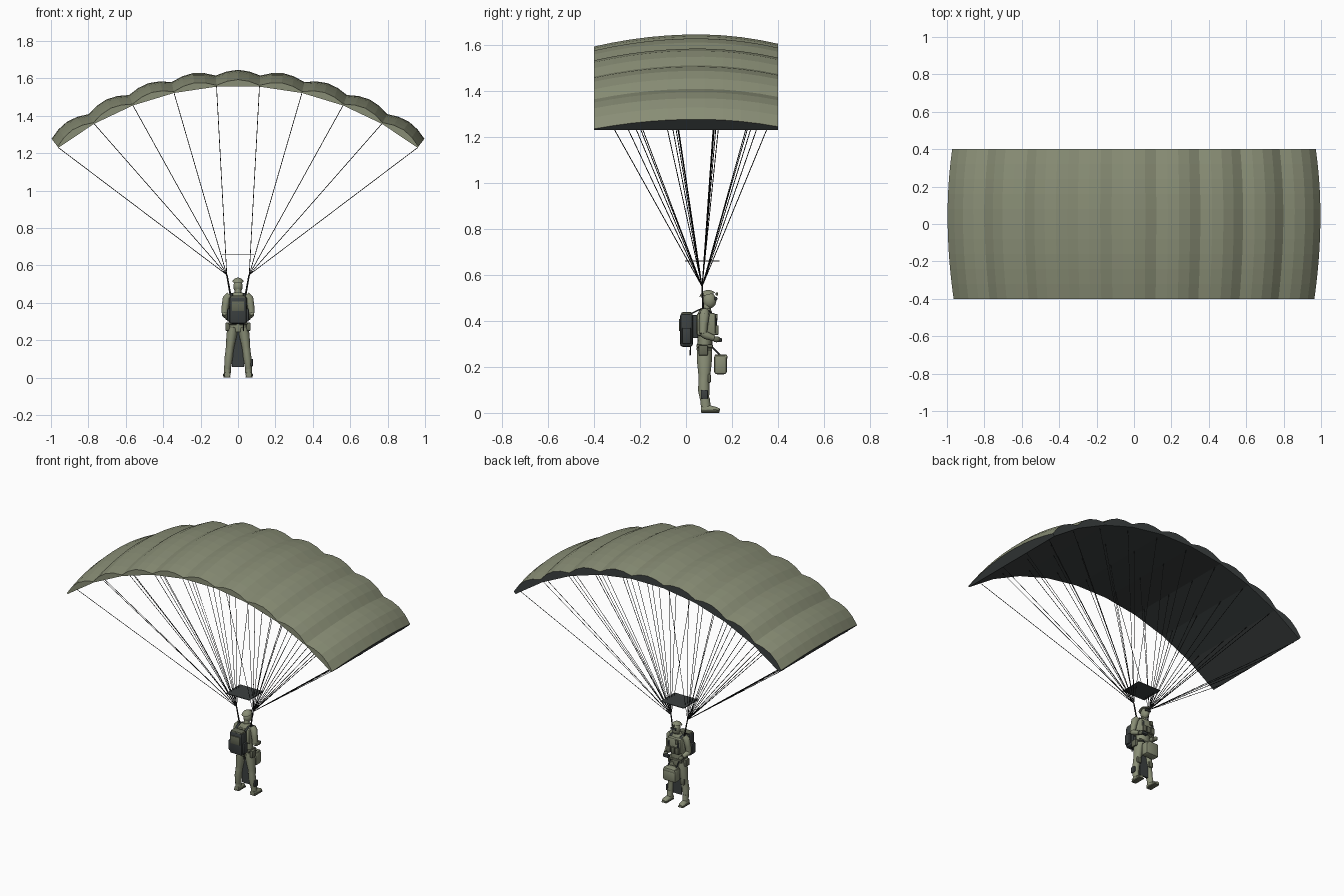
import bpy, bmesh, math
from mathutils import Vector

if "Cube" in bpy.data.objects:
    bpy.data.objects.remove(bpy.data.objects["Cube"])


def material(name, rgb):
    m = bpy.data.materials.new(name)
    m.diffuse_color = (*rgb, 1)
    m.use_nodes = True
    m.node_tree.nodes["Principled BSDF"].inputs["Base Color"].default_value = m.diffuse_color
    return m


GREEN = material("olive green", (0.25, 0.27, 0.18))
DRAB = material("dark olive", (0.13, 0.14, 0.095))
DARK = material("charcoal", (0.045, 0.052, 0.052))
BLACK = material("cord black", (0.015, 0.016, 0.016))


def finish(name, bm, mats, smooth=True):
    bmesh.ops.recalc_face_normals(bm, faces=bm.faces)
    me = bpy.data.meshes.new(name)
    bm.to_mesh(me)
    bm.free()
    for m in mats:
        me.materials.append(m)
    if smooth:
        me.polygons.foreach_set("use_smooth", [True] * len(me.polygons))
        me.set_sharp_from_angle(angle=math.radians(35))
    ob = bpy.data.objects.new(name, me)
    bpy.context.collection.objects.link(ob)
    return ob


def add_tube(bm, pts, sides):
    """Loft elliptical rings (x, y, z, a[, b]) square to the path, a along x."""
    ps = [Vector(p[:3]) for p in pts]
    rings = []
    for i, p in enumerate(pts):
        t = (ps[min(i + 1, len(ps) - 1)] - ps[max(i - 1, 0)]).normalized()
        ref = Vector((1, 0, 0)) if abs(t.x) < 0.9 else Vector((0, 1, 0))
        u = (ref - t * ref.dot(t)).normalized()
        v = t.cross(u)
        a, b = p[3], p[-1]
        rings.append([bm.verts.new(ps[i] + u * a * math.cos(k * math.tau / sides)
                                   + v * b * math.sin(k * math.tau / sides)) for k in range(sides)])
    for r, s in zip(rings, rings[1:]):
        for k in range(sides):
            bm.faces.new((r[k], r[(k + 1) % sides], s[(k + 1) % sides], s[k]))
    bm.faces.new(rings[0])
    bm.faces.new(rings[-1])


def tube(name, pts, mat, sides=12):
    bm = bmesh.new()
    add_tube(bm, pts, sides)
    return finish(name, bm, [mat])


def box(name, c, size, mat, bevel=0.0):
    bm = bmesh.new()
    bmesh.ops.create_cube(bm, size=1)
    for v in bm.verts:
        v.co = Vector([c[i] + v.co[i] * size[i] for i in range(3)])
    if bevel:
        bmesh.ops.bevel(bm, geom=bm.edges[:], offset=bevel, segments=2, affect='EDGES', profile=0.5)
    return finish(name, bm, [mat])


def ball(name, c, r, mat, cut=None):
    bm = bmesh.new()
    bmesh.ops.create_uvsphere(bm, u_segments=16, v_segments=10, radius=1)
    for v in bm.verts:
        v.co = Vector([c[i] + v.co[i] * r[i] for i in range(3)])
    if cut is not None:
        bmesh.ops.bisect_plane(bm, geom=bm.verts[:] + bm.edges[:] + bm.faces[:],
                               plane_co=(0, 0, cut), plane_no=(0, 0.25, -1), clear_outer=True)
        bmesh.ops.holes_fill(bm, edges=[e for e in bm.edges if e.is_boundary])
    return finish(name, bm, [mat])


# Canopy: nine inflated cells on a circular arc centred at the origin
R, CELL, CELLS, SEG, NY = 1.56, 0.1473, 9, 4, 10
HALF = CELL * CELLS / 2


def thickness(y):
    return 0.06 - (0.26 if y < 0.05 else 0.33) * (y - 0.05) ** 2


bm = bmesh.new()
top, low = [], []
for i in range(CELLS * SEG + 1):
    ang = -HALF + i * CELL / SEG
    f = (i % SEG) / SEG
    r_low = R * math.cos(CELL / 2) / math.cos((f - 0.5) * CELL)
    puff = 0.026 * math.sin(math.pi * f)
    rows = ([], [])
    for j in range(NY + 1):
        y = -0.4 + 0.8 * j / NY
        for row, r in zip(rows, (R + thickness(y) + puff, r_low)):
            row.append(bm.verts.new((r * math.sin(ang), y, r * math.cos(ang))))
    top.append(rows[0])
    low.append(rows[1])


def face(vs, mi):
    bm.faces.new(vs).material_index = mi


n = CELLS * SEG
for i in range(n):
    for j in range(NY):
        face((top[i][j], top[i + 1][j], top[i + 1][j + 1], top[i][j + 1]), 0)
        face((low[i][j], low[i][j + 1], low[i + 1][j + 1], low[i + 1][j]), 1)
    face((top[i][0], low[i][0], low[i + 1][0], top[i + 1][0]), 0)          # trailing edge
    face((top[i][NY], top[i + 1][NY], low[i + 1][NY], low[i][NY]), 1)      # air inlets
for i in (0, n):                                                           # end ribs
    for j in range(NY):
        face((top[i][j], top[i][j + 1], low[i][j + 1], low[i][j]), 1)
finish("canopy", bm, [GREEN, DARK], smooth=False)

# Suspension lines from each seam to the left or right riser
bm = bmesh.new()
for i in range(CELLS + 1):
    ang = -HALF + i * CELL
    s = math.copysign(1, ang)
    for y in (-0.31, -0.08, 0.14, 0.35):
        add_tube(bm, [(s * 0.06, 0.07, 0.55, 0.0018),
                      (R * math.sin(ang), y, R * math.cos(ang), 0.0018)], 4)
finish("suspension_lines", bm, [BLACK], smooth=False)
box("slider", (0, 0.07, 0.66), (0.17, 0.15, 0.004), DARK)

# Torso, vest and head
tube("torso", [(0, 0.08, 0.245, 0.04, 0.026), (0, 0.08, 0.275, 0.05, 0.034), (0, 0.083, 0.32, 0.045, 0.032),
               (0, 0.085, 0.39, 0.055, 0.038), (0, 0.083, 0.43, 0.052, 0.033),
               (0, 0.085, 0.455, 0.024, 0.022)], GREEN, 16)
box("vest", (0, 0.088, 0.385), (0.096, 0.084, 0.1), GREEN, 0.012)
box("belt", (0, 0.081, 0.29), (0.1, 0.072, 0.016), DRAB, 0.005)
tube("neck", [(0, 0.088, 0.44, 0.018), (0, 0.094, 0.48, 0.017)], GREEN)
ball("head", (0, 0.102, 0.488), (0.025, 0.03, 0.034), GREEN)
ball("helmet", (0, 0.097, 0.497), (0.034, 0.039, 0.038), GREEN, cut=0.49)
box("goggles", (0, 0.13, 0.497), (0.042, 0.012, 0.015), DARK, 0.004)
box("helmet_mount", (0, 0.134, 0.517), (0.014, 0.01, 0.012), DRAB, 0.002)
for k in range(3):
    box("chest_pouch", (-0.03 + 0.03 * k, 0.133, 0.36), (0.026, 0.018, 0.042), DRAB, 0.004)
box("chest_radio", (-0.025, 0.13, 0.415), (0.022, 0.016, 0.03), DRAB, 0.004)

# Paired limbs, straps and risers
for s in (-1, 1):
    tube("leg", [(s * 0.027, 0.08, 0.27, 0.027, 0.033), (s * 0.034, 0.08, 0.23, 0.028, 0.033),
                 (s * 0.043, 0.08, 0.165, 0.022, 0.026), (s * 0.046, 0.078, 0.14, 0.021, 0.023),
                 (s * 0.051, 0.077, 0.1, 0.022, 0.025), (s * 0.056, 0.082, 0.045, 0.017, 0.018)], GREEN)
    tube("boot_shaft", [(s * 0.056, 0.083, 0.065, 0.018, 0.02), (s * 0.057, 0.087, 0.012, 0.018, 0.022)], GREEN)
    tube("boot_foot", [(s * 0.057, 0.066, 0.017, 0.016, 0.015), (s * 0.058, 0.1, 0.018, 0.019, 0.016),
                       (s * 0.061, 0.13, 0.014, 0.02, 0.012), (s * 0.062, 0.146, 0.011, 0.012, 0.008)], GREEN)
    box("boot_sole", (s * 0.059, 0.105, 0.004), (0.036, 0.08, 0.008), DRAB, 0.003)
    box("knee_pad", (s * 0.045, 0.1, 0.15), (0.03, 0.016, 0.04), DRAB, 0.006)
    tube("upper_arm", [(s * 0.045, 0.082, 0.443, 0.018), (s * 0.06, 0.08, 0.425, 0.022),
                       (s * 0.068, 0.076, 0.385, 0.019), (s * 0.072, 0.074, 0.345, 0.017)], GREEN)
    tube("forearm", [(s * 0.072, 0.068, 0.348, 0.015), (s * 0.07, 0.085, 0.338, 0.017),
                     (s * 0.06, 0.12, 0.325, 0.013)], GREEN)
    ball("hand", (s * 0.056, 0.132, 0.32), (0.013, 0.018, 0.013), DRAB)
    tube("riser", [(s * 0.06, 0.07, 0.552, 0.004), (s * 0.04, 0.075, 0.44, 0.005)], BLACK, 6)
    tube("harness_strap", [(s * 0.034, 0.02, 0.43, 0.007, 0.003), (s * 0.035, 0.06, 0.45, 0.007, 0.003),
                           (s * 0.035, 0.1, 0.445, 0.007, 0.003), (s * 0.034, 0.131, 0.41, 0.007, 0.003),
                           (s * 0.036, 0.131, 0.34, 0.007, 0.003)], DARK, 8)
    box("hip_pouch", (s * 0.056, 0.075, 0.272), (0.022, 0.04, 0.045), DRAB, 0.005)
    box("pack_side_pocket", (s * 0.05, 0.002, 0.335), (0.016, 0.04, 0.07), DARK, 0.006)
    tube("front_pack_strap", [(s * 0.03, 0.11, 0.29, 0.004), (s * 0.03, 0.15, 0.25, 0.004)], DARK, 6)

# Backpack
box("backpack", (0, 0.002, 0.36), (0.092, 0.056, 0.145), DARK, 0.012)
box("backpack_lid", (0, 0.003, 0.425), (0.084, 0.05, 0.028), DRAB, 0.01)
box("backpack_panel", (0, -0.027, 0.382), (0.066, 0.009, 0.052), DRAB, 0.003)
box("backpack_frame", (0, 0.038, 0.375), (0.06, 0.03, 0.1), DARK, 0.006)
tube("pack_cord", [(0.03, 0.02, 0.3, 0.003), (0.03, 0.018, 0.25, 0.003)], BLACK, 6)

# Cargo bag, hanging flap and small kit
box("cargo_bag", (0, 0.15, 0.21), (0.094, 0.056, 0.084), GREEN, 0.012)
box("cargo_bag_flap", (0, 0.152, 0.242), (0.084, 0.056, 0.026), GREEN, 0.008)
box("leg_flap", (0, 0.088, 0.16), (0.062, 0.009, 0.205), DARK)
box("shin_holster", (0.073, 0.08, 0.08), (0.014, 0.03, 0.04), DARK, 0.004)
box("instrument", (0.04, 0.145, 0.317), (0.04, 0.022, 0.018), DARK, 0.004)
